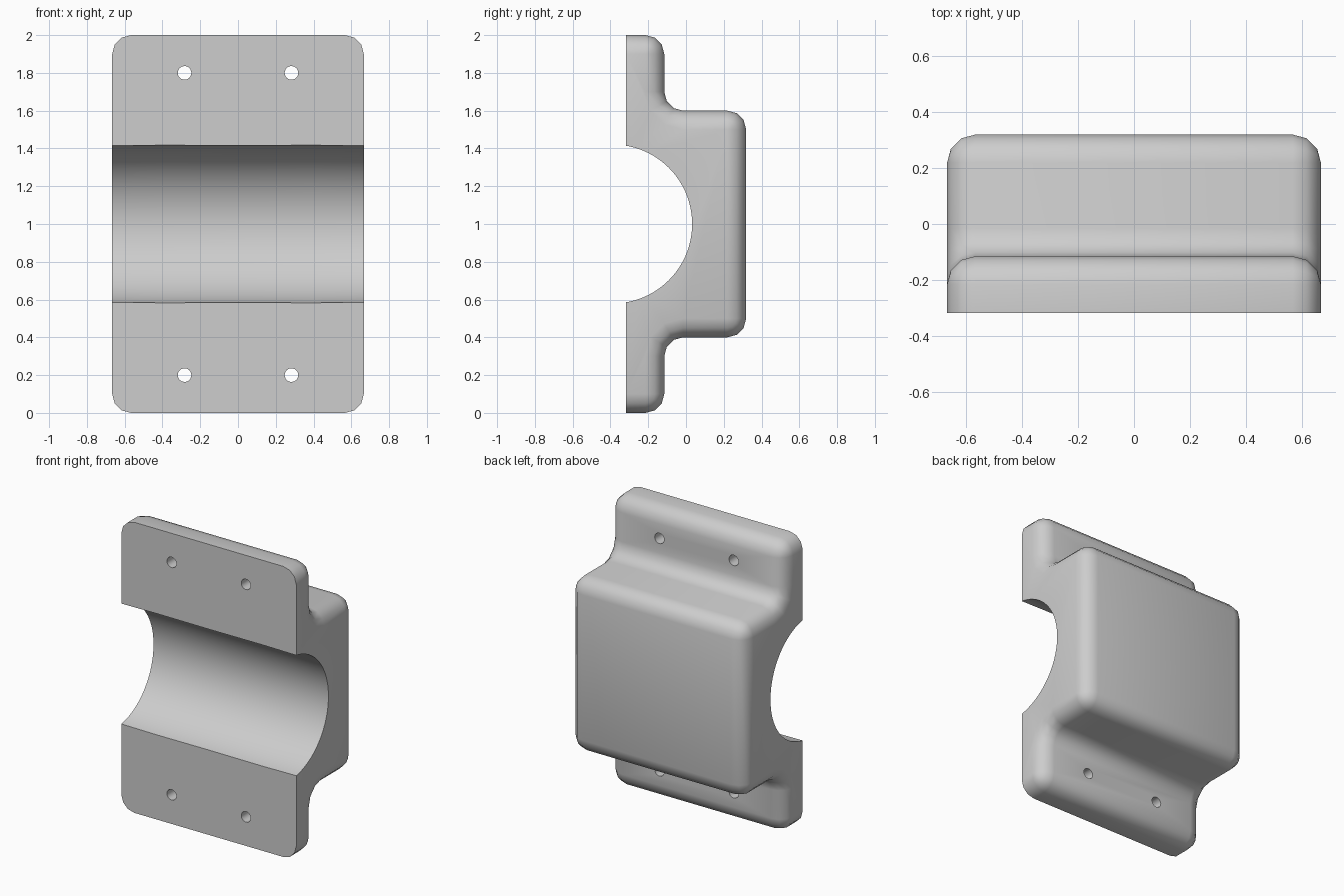
import bpy, bmesh
from math import sin, cos, pi, radians
from mathutils import Matrix

if "Cube" in bpy.data.objects:
    bpy.data.objects.remove(bpy.data.objects["Cube"], do_unlink=True)

HALF_X, FRONT, STEP, BACK = 0.666, -0.3175, -0.115, 0.3185
R, SEG = 0.1, 3

grey = bpy.data.materials.new("plain grey")
grey.use_nodes = True
grey.diffuse_color = (0.61, 0.61, 0.61, 1)
grey.node_tree.nodes["Principled BSDF"].inputs["Base Color"].default_value = (0.61, 0.61, 0.61, 1)


def make_object(name, bm):
    bmesh.ops.recalc_face_normals(bm, faces=bm.faces)
    mesh = bpy.data.meshes.new(name)
    bm.to_mesh(mesh)
    bm.free()
    mesh.materials.append(grey)
    obj = bpy.data.objects.new(name, mesh)
    bpy.context.collection.objects.link(obj)
    return obj


def loft(bm, sections):
    """Skin a row of closed sections and cap both ends."""
    rings = [[bm.verts.new(p) for p in s] for s in sections]
    n = len(rings[0])
    for a, b in zip(rings, rings[1:]):
        for i in range(n):
            j = (i + 1) % n
            bm.faces.new((a[i], a[j], b[j], b[i]))
    bm.faces.new(rings[0])
    bm.faces.new(rings[-1])


def arc(cy, cz, radius, start, end):
    angles = [radians(start + (end - start) * i / SEG) for i in range(SEG + 1)]
    return [(cy + radius * cos(a), cz + radius * sin(a)) for a in angles]


def profile(x, inset):
    """Stepped outline, drawn in by the inset everywhere but on the front."""
    outer, inner = R - inset, R + inset
    half = [(FRONT, inset)]
    half += arc(STEP - R, R, outer, -90, 0)
    half += arc(STEP + R, 0.4 - R, inner, 180, 90)
    half += arc(BACK - R, 0.4 + R, outer, -90, 0)
    half += [(y, 2 - z) for y, z in reversed(half)]
    return [(x, y, z) for y, z in half]


# Housing with rounded steps and rounded side rims
rim = [(HALF_X - R + R * sin(t), R * (1 - cos(t)))
       for t in (pi / 2 * i / SEG for i in range(SEG + 1))]
stations = [(-x, d) for x, d in reversed(rim)] + rim
bm = bmesh.new()
loft(bm, [profile(x, d) for x, d in stations])
bmesh.ops.remove_doubles(bm, verts=bm.verts, dist=0.0002)
housing = make_object("clamp_housing", bm)

# Bore across the front, very slightly wider within each half
bm = bmesh.new()
loft(bm, [[(x, -0.388 + r * cos(a), 1 + r * sin(a))
           for a in (2 * pi * i / 96 for i in range(96))]
          for x, r in ((-0.8, 0.419), (-0.4, 0.4235), (0, 0.422),
                       (0.4, 0.4235), (0.8, 0.419))])
cutters = [make_object("bore_cutter", bm)]

# Four bolt holes through the flanges
bm = bmesh.new()
for x in (-0.283, 0.283):
    for z in (0.2, 1.8):
        bmesh.ops.create_cone(
            bm, cap_ends=True, segments=24, radius1=0.036, radius2=0.036, depth=0.8,
            matrix=Matrix.Translation((x, -0.2, z)) @ Matrix.Rotation(pi / 2, 4, "X"))
cutters.append(make_object("bolt_hole_cutter", bm))

# Cut, then tidy the helpers away
bpy.ops.object.select_all(action="DESELECT")
housing.select_set(True)
bpy.context.view_layer.objects.active = housing
for cutter in cutters:
    cutter.hide_render = True
    mod = housing.modifiers.new(cutter.name, "BOOLEAN")
    mod.operation, mod.solver, mod.object = "DIFFERENCE", "EXACT", cutter
    bpy.ops.object.modifier_apply(modifier=mod.name)
for cutter in cutters:
    bpy.data.objects.remove(cutter, do_unlink=True)

bpy.ops.object.shade_smooth_by_angle(angle=radians(35))
